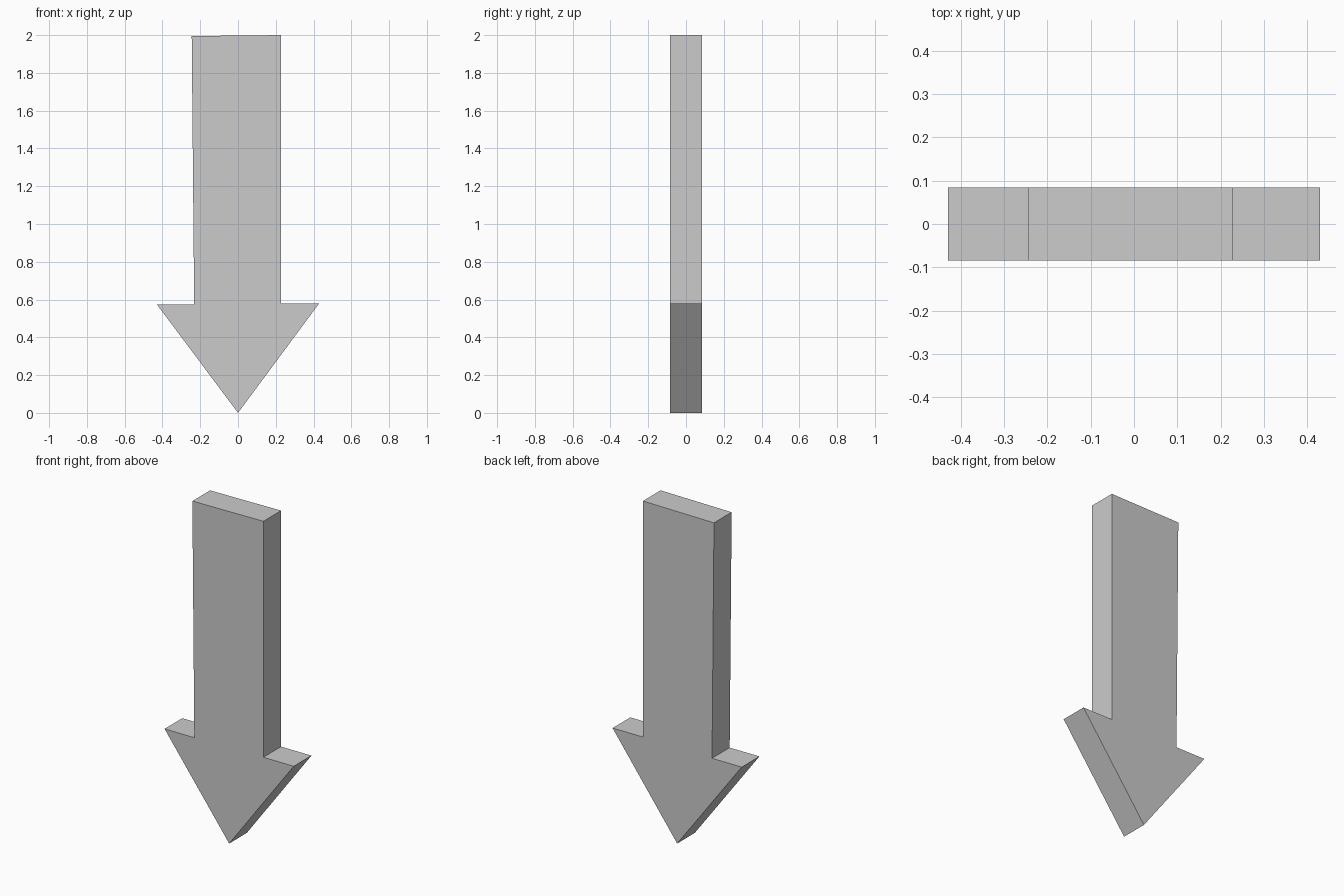
import bpy
import bmesh

if "Cube" in bpy.data.objects:
    bpy.data.objects.remove(bpy.data.objects["Cube"])

HALF_DEPTH = 0.084

# Arrow outline in the front view (x, z), starting at the tip
outline = [
    (0.0, 0.0), (0.43, 0.58), (0.228, 0.58), (0.228, 2.0),
    (-0.245, 1.995), (-0.232, 0.575), (-0.43, 0.575),
]

# Front face, extruded backwards into a solid slab
bm = bmesh.new()
face = bm.faces.new([bm.verts.new((x, -HALF_DEPTH, z)) for x, z in outline])
result = bmesh.ops.extrude_face_region(bm, geom=[face], use_keep_orig=True)
back = [g for g in result["geom"] if isinstance(g, bmesh.types.BMVert)]
bmesh.ops.translate(bm, verts=back, vec=(0, 2 * HALF_DEPTH, 0))
bmesh.ops.recalc_face_normals(bm, faces=bm.faces)

mesh = bpy.data.meshes.new("down_arrow")
bm.to_mesh(mesh)
bm.free()
arrow = bpy.data.objects.new("down_arrow", mesh)
bpy.context.collection.objects.link(arrow)
